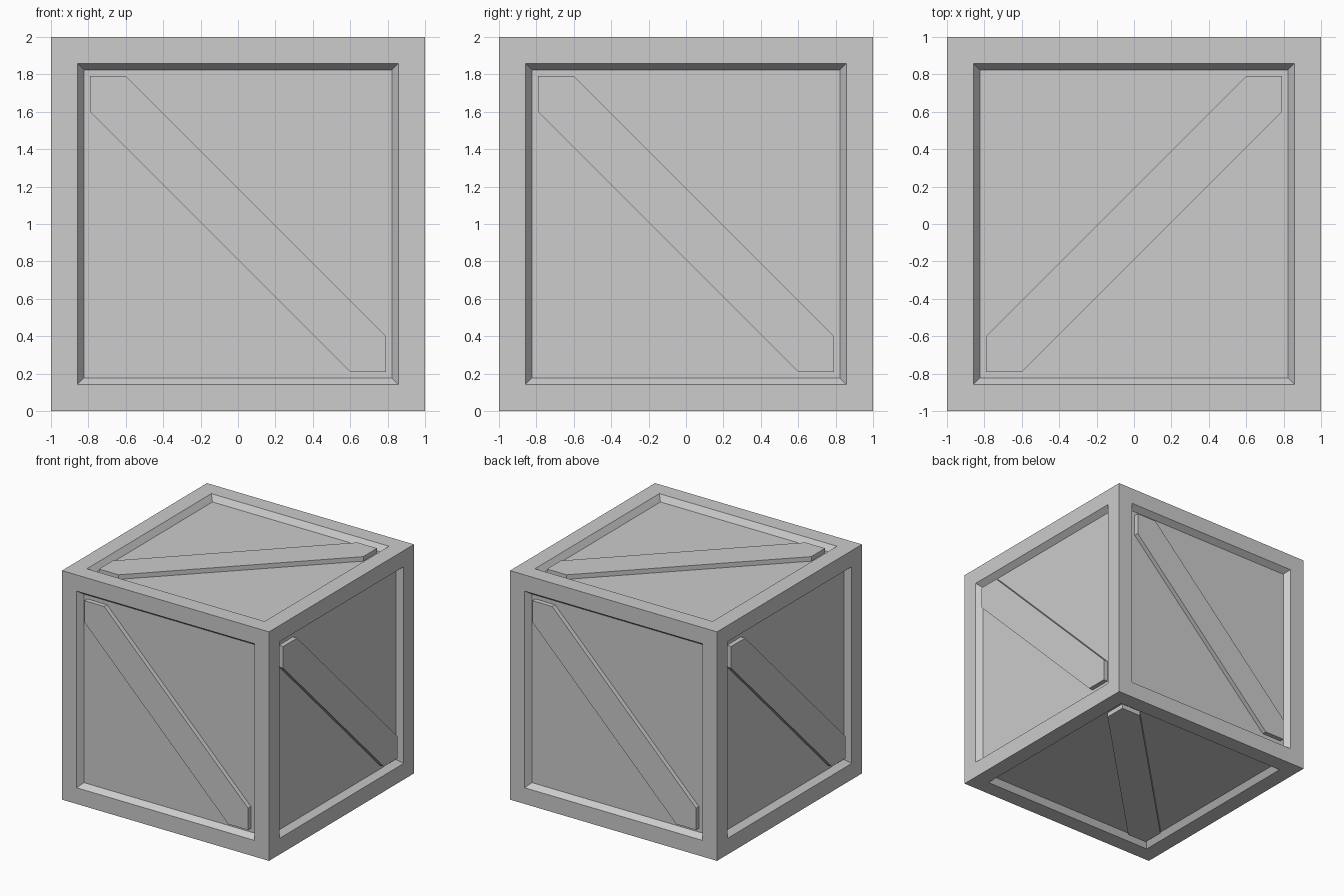
import bpy, bmesh
from math import radians
from mathutils import Matrix, Vector

if "Cube" in bpy.data.objects:
    bpy.data.objects.remove(bpy.data.objects["Cube"], do_unlink=True)

HALF = 1.0        # half the crate size
FRAME = 0.2       # width of the frame boards
DEPTH = 0.05      # depth of the sunken panels
GAP = 0.01        # brace sits this far below the frame
BRACE = 0.2       # brace reach to either side along an axis
CENTRE = Matrix.Translation((0, 0, HALF))

gray = bpy.data.materials.new("light gray")
gray.use_nodes = True
colour = (0.604, 0.604, 0.604, 1)
gray.diffuse_color = colour
gray.node_tree.nodes["Principled BSDF"].inputs["Base Color"].default_value = colour


def make_object(name, bm, matrix):
    bmesh.ops.recalc_face_normals(bm, faces=bm.faces)
    bm.transform(matrix)
    mesh = bpy.data.meshes.new(name)
    bm.to_mesh(mesh)
    bm.free()
    mesh.materials.append(gray)
    bpy.context.collection.objects.link(bpy.data.objects.new(name, mesh))


# Crate body: a cube whose faces are inset, then sunk with sloping walls
bm = bmesh.new()
bmesh.ops.create_cube(bm, size=2 * HALF)
panels = bm.faces[:]
bmesh.ops.inset_individual(bm, faces=panels, thickness=FRAME)
bmesh.ops.inset_individual(bm, faces=panels, thickness=DEPTH, depth=-DEPTH)
make_object("crate_body", bm, CENTRE)


# Diagonal brace: six-sided board fitted into two opposite panel corners
def make_brace(name, rotation):
    e = HALF - FRAME - GAP
    half = [(-e, e - BRACE + GAP), (-e, e), (-e + BRACE - GAP, e)]
    outline = half + [(-x, -z) for x, z in half]
    bm = bmesh.new()
    face = bm.faces.new([bm.verts.new((x, GAP - HALF, z)) for x, z in outline])
    result = bmesh.ops.extrude_face_region(bm, geom=[face], use_keep_orig=True)
    moved = [v for v in result["geom"] if isinstance(v, bmesh.types.BMVert)]
    bmesh.ops.translate(bm, verts=moved, vec=Vector((0, DEPTH, 0)))
    make_object(name, bm, CENTRE @ rotation)


def turn(degrees, axis):
    return Matrix.Rotation(radians(degrees), 4, axis)


for i, side in enumerate(("front", "left", "back", "right")):
    make_brace(side + "_brace", turn(90 * i, "Z"))
make_brace("top_brace", turn(90, "Z") @ turn(-90, "X"))
make_brace("bottom_brace", turn(90, "X"))
